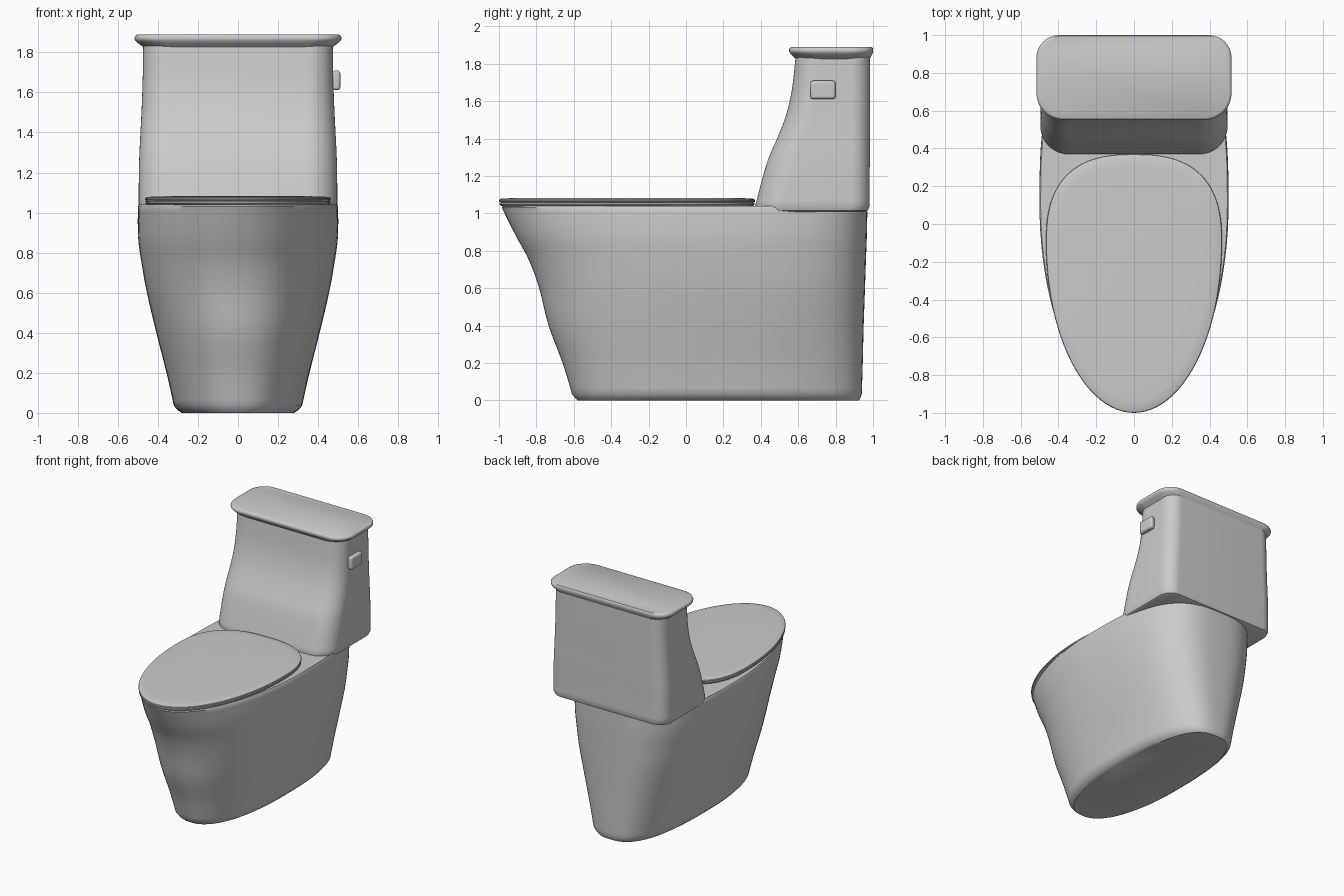
import bpy, bmesh, math

if "Cube" in bpy.data.objects:
    bpy.data.objects.remove(bpy.data.objects["Cube"])


def egg(w, front, mid, back, nf, nb, count=96):
    """Outline with different superellipse curves in front of and behind mid."""
    pts = []
    for i in range(count):
        a = 2 * math.pi * i / count
        c, s = math.cos(a), math.sin(a)
        n, length = (nb, back - mid) if s > 0 else (nf, mid - front)
        x = math.copysign(abs(c) ** (2 / n), c) * w
        y = mid + math.copysign(abs(s) ** (2 / n), s) * length
        pts.append((x, y))
    return pts


def rounded(w, front, back, rf, rb, steps=12):
    """Rounded rectangle with separate front and back corner radii."""
    pts = []
    for sx, y, sy, r, start in ((1, back, -1, rb, 0), (-1, back, -1, rb, 90),
                                (-1, front, 1, rf, 180), (1, front, 1, rf, 270)):
        for i in range(steps + 1):
            a = math.radians(start + 90 * i / steps)
            pts.append((sx * (w - r) + r * math.cos(a), y + sy * r + r * math.sin(a)))
    return pts


def smooth_keys(keys, steps=4):
    """Catmull-Rom interpolation of section parameters."""
    out = []
    for i in range(len(keys) - 1):
        p0, p1 = keys[max(i - 1, 0)], keys[i]
        p2, p3 = keys[i + 1], keys[min(i + 2, len(keys) - 1)]
        for k in range(steps):
            t = k / steps
            out.append([0.5 * (2 * b + (c - a) * t + (2 * a - 5 * b + 4 * c - d) * t * t
                               + (3 * b - a - 3 * c + d) * t ** 3)
                        for a, b, c, d in zip(p0, p1, p2, p3)])
    return out + [list(keys[-1])]


def finish(obj, angle=35):
    bpy.ops.object.select_all(action='DESELECT')
    obj.select_set(True)
    bpy.context.view_layer.objects.active = obj
    bpy.ops.object.shade_smooth_by_angle(angle=math.radians(angle))


def loft(name, rings, angle=35):
    """Skin a stack of (z, outline) rings and cap both ends."""
    bm = bmesh.new()
    rows = [[bm.verts.new((x, y, z)) for x, y in pts] for z, pts in rings]
    n = len(rows[0])
    for lo, hi in zip(rows, rows[1:]):
        for i in range(n):
            j = (i + 1) % n
            bm.faces.new((lo[i], lo[j], hi[j], hi[i]))
    bm.faces.new(rows[0][::-1])
    bm.faces.new(rows[-1])
    mesh = bpy.data.meshes.new(name)
    bm.to_mesh(mesh)
    bm.free()
    obj = bpy.data.objects.new(name, mesh)
    bpy.context.collection.objects.link(obj)
    finish(obj, angle)
    return obj


# Bowl body: z, half width, front, middle, back, front and back roundness
body_keys = [
    (0.035, 0.32, -0.61, 0.15, 0.94, 2.3, 2.7),
    (0.20, 0.357, -0.66, 0.15, 0.945, 2.3, 2.8),
    (0.40, 0.408, -0.735, 0.15, 0.95, 2.25, 2.9),
    (0.60, 0.455, -0.785, 0.14, 0.957, 2.2, 3.0),
    (0.75, 0.482, -0.84, 0.13, 0.962, 2.15, 3.0),
    (0.88, 0.499, -0.91, 0.12, 0.967, 2.1, 3.0),
    (1.03, 0.50, -0.985, 0.10, 0.97, 2.0, 3.0),
]
rings = [(0.0, egg(0.28, -0.58, 0.15, 0.925, 2.3, 2.7)),
         (0.012, egg(0.298, -0.593, 0.15, 0.932, 2.3, 2.7))]
rings += [(k[0], egg(*k[1:])) for k in smooth_keys(body_keys)]
rings.append((1.04, egg(0.494, -0.98, 0.10, 0.965, 2.0, 3.0)))
body = loft("bowl_body", rings)
# The rim dips slightly under the tank
for v in body.data.vertices:
    if v.co.z > 1.0:
        dip = min(max((v.co.y - 0.5) / 0.15, 0), 1)
        v.co.z = min(v.co.z, 1.04 - 0.03 * dip)

# Seat and closed lid
def slab(name, levels):
    loft(name, [(z, egg(0.466 - d, -1.0 + d, -0.1, 0.37 - d, 2.0, 2.6))
                for z, d in levels])

slab("seat", [(1.035, 0.025), (1.042, 0.008), (1.048, 0.003), (1.056, 0.003), (1.06, 0.012)])
slab("seat_lid", [(1.058, 0.014), (1.062, 0.002), (1.068, 0.0), (1.074, 0.003),
                  (1.078, 0.012), (1.081, 0.06), (1.083, 0.2)])

# Tank: z, half width, front, back, front and back corner radii
tank_keys = [
    (1.04, 0.496, 0.37, 0.982, 0.15, 0.10),
    (1.20, 0.495, 0.412, 0.982, 0.15, 0.10),
    (1.30, 0.492, 0.443, 0.983, 0.15, 0.10),
    (1.40, 0.487, 0.487, 0.983, 0.145, 0.10),
    (1.52, 0.481, 0.533, 0.984, 0.14, 0.10),
    (1.66, 0.476, 0.566, 0.985, 0.13, 0.10),
    (1.84, 0.473, 0.586, 0.985, 0.12, 0.10),
]
rings = [(1.008, rounded(0.47, 0.39, 0.955, 0.14, 0.09)),
         (1.016, rounded(0.487, 0.375, 0.973, 0.15, 0.10))]
rings += [(k[0], rounded(*k[1:])) for k in smooth_keys(tank_keys)]
loft("tank", rings)

# Tank lid with a flared underside
loft("tank_lid", [(z, rounded(0.516 - d, 0.552 + d * 0.8, 1.0 - d * 0.4, 0.14, 0.12))
                  for z, d in ((1.826, 0.043), (1.832, 0.036), (1.845, 0.018),
                               (1.858, 0.004), (1.866, 0.0), (1.876, 0.0),
                               (1.884, 0.004), (1.889, 0.013))])

# Flush button on the right side
bpy.ops.mesh.primitive_cube_add(size=1, location=(0.491, 0.732, 1.66))
button = bpy.context.object
button.name = "flush_button"
button.scale = (0.04, 0.135, 0.098)
bpy.ops.object.transform_apply(location=False, rotation=False, scale=True)
bevel = button.modifiers.new("rounding", 'BEVEL')
bevel.width = 0.015
bevel.segments = 4
finish(button)
